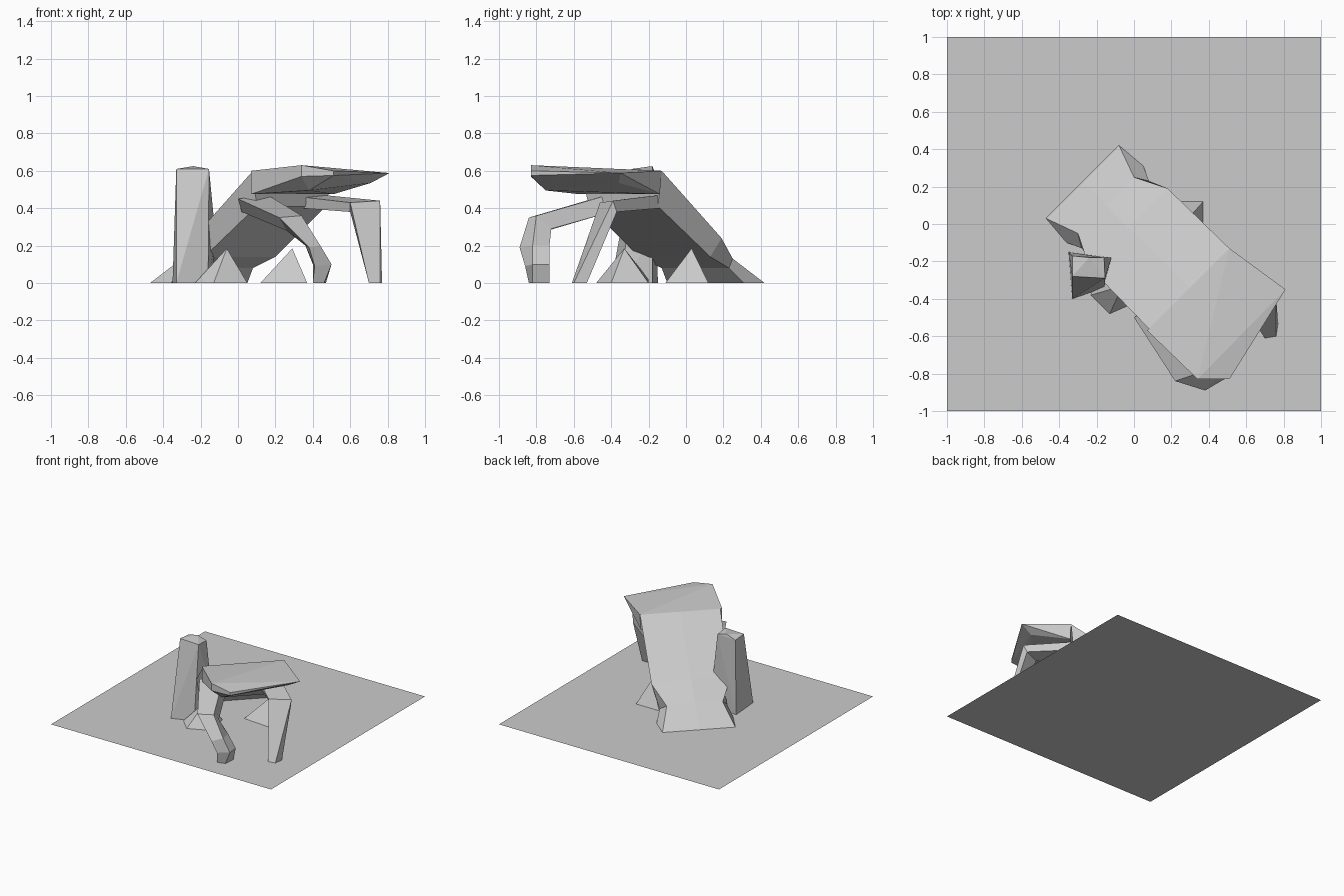
import bpy, bmesh


def finish(name, bm):
    bmesh.ops.recalc_face_normals(bm, faces=bm.faces)
    me = bpy.data.meshes.new(name)
    bm.to_mesh(me)
    bm.free()
    bpy.context.collection.objects.link(bpy.data.objects.new(name, me))


def hull(name, pts):
    bm = bmesh.new()
    vs = [bm.verts.new(p) for p in pts]
    res = bmesh.ops.convex_hull(bm, input=vs)
    junk = {g for g in res["geom_interior"] + res["geom_unused"]
            if isinstance(g, bmesh.types.BMVert)}
    bmesh.ops.delete(bm, geom=list(junk), context='VERTS')
    finish(name, bm)


def loft(name, rings):
    bm = bmesh.new()
    vr = [[bm.verts.new(p) for p in r] for r in rings]
    n = len(vr[0])
    for a, b in zip(vr, vr[1:]):
        for i in range(n):
            j = (i + 1) % n
            bm.faces.new((a[i], a[j], b[j], b[i]))
    bm.faces.new(vr[0])
    bm.faces.new(vr[-1])
    finish(name, bm)


def mirrored(p):
    # reflect across the diagonal axis of the shelter
    return (-0.05 - p[1], -0.05 - p[0], p[2])


def mid(p, lift):
    q = mirrored(p)
    return ((p[0] + q[0]) / 2, (p[1] + q[1]) / 2, p[2] + lift)


# Flat ground slab
bpy.ops.mesh.primitive_plane_add(size=2)
bpy.context.object.name = "ground"

# Sloping back wall: (outer, inner, crest lift) from ground up to the roof
profile = [
    ((-0.08, 0.42, 0), (0.05, 0.31, 0), 0),
    ((0.0, 0.25, 0.13), (0.08, 0.23, 0.08), 0.02),
    ((0.18, 0.19, 0.24), (0.20, 0.13, 0.14), 0.02),
    ((0.51, -0.13, 0.60), (0.47, -0.15, 0.41), 0),
]
loft("back_wall", [(o, mid(o, l), mirrored(o), mirrored(i), i)
                   for o, i, l in profile])

# Roof slab with chamfered underside
hull("roof_slab", [
    (0.07, -0.57, 0.60), (0.34, -0.83, 0.63), (0.51, -0.83, 0.60),
    (0.81, -0.35, 0.588), (0.51, -0.13, 0.60), (0.07, -0.57, 0.475),
    (0.34, -0.83, 0.57), (0.51, -0.83, 0.575), (0.51, -0.14, 0.475),
    (0.38, -0.75, 0.495), (0.71, -0.36, 0.535)])

# Bent front legs
loft("left_leg", [
    [(0.0, -0.50, 0.45), (0.16, -0.42, 0.47), (0.18, -0.40, 0.38), (0.02, -0.48, 0.38)],
    [(0.22, -0.84, 0.35), (0.34, -0.80, 0.36), (0.33, -0.72, 0.29), (0.26, -0.74, 0.28)],
    [(0.38, -0.89, 0.19), (0.44, -0.82, 0.20), (0.42, -0.73, 0.20), (0.36, -0.76, 0.20)],
    [(0.41, -0.86, 0.09), (0.50, -0.82, 0.10), (0.49, -0.73, 0.10), (0.40, -0.75, 0.10)],
    [(0.40, -0.84, 0), (0.46, -0.82, 0), (0.47, -0.73, 0), (0.41, -0.74, 0)]])
loft("right_leg", [
    [(0.34, -0.24, 0.46), (0.46, -0.14, 0.47), (0.46, -0.14, 0.40), (0.34, -0.24, 0.40)],
    [(0.60, -0.46, 0.43), (0.76, -0.39, 0.44), (0.74, -0.37, 0.38), (0.60, -0.43, 0.38)],
    [(0.70, -0.61, 0), (0.76, -0.60, 0), (0.77, -0.53, 0), (0.71, -0.53, 0)]])

# Standing pillar
hull("standing_pillar", [
    (-0.35, -0.15, 0), (-0.14, -0.18, 0), (-0.16, -0.34, 0), (-0.33, -0.40, 0),
    (-0.12, -0.18, 0.25), (-0.33, -0.28, 0.61), (-0.24, -0.18, 0.625),
    (-0.155, -0.29, 0.61), (-0.16, -0.18, 0.60), (-0.33, -0.17, 0.60)])

# Small pointed rocks
hull("left_rock", [(-0.23, -0.38, 0), (-0.13, -0.48, 0), (0.05, -0.40, 0),
                   (0.0, -0.20, 0), (-0.18, -0.2, 0.02), (-0.06, -0.33, 0.185)])
hull("right_rock", [(0.12, -0.09, 0), (0.37, -0.11, 0), (0.37, 0.12, 0),
                    (0.16, 0.12, 0), (0.29, 0.03, 0.185)])
